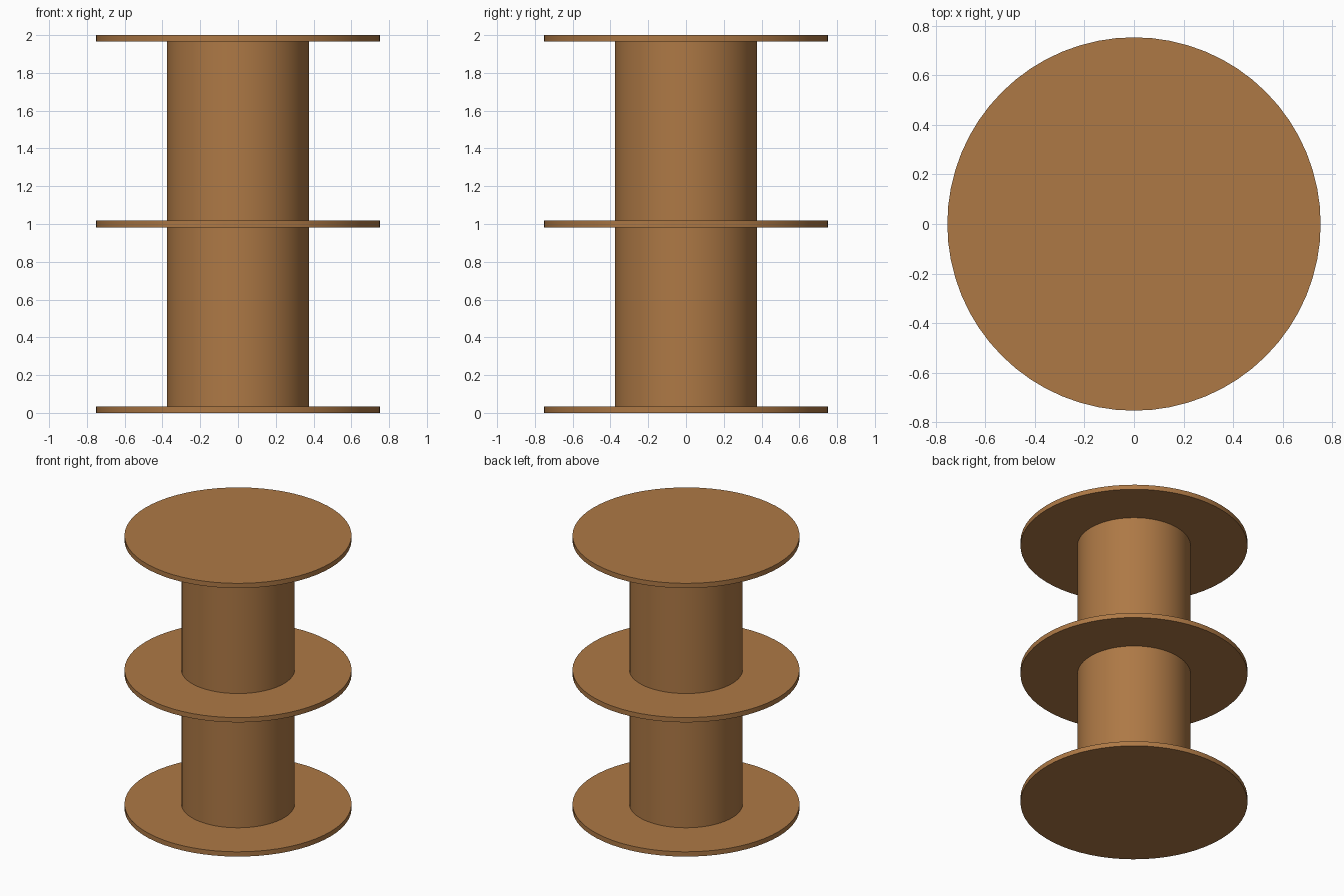
import bpy, math

if "Cube" in bpy.data.objects:
    bpy.data.objects.remove(bpy.data.objects["Cube"])

H, T = 2.0, 0.035        # overall height, flange thickness
R_FLANGE, R_CORE = 0.753, 0.376
SIDES = 64


def material(name, rgb):
    m = bpy.data.materials.new(name)
    m.diffuse_color = (*rgb, 1)
    m.use_nodes = True
    m.node_tree.nodes["Principled BSDF"].inputs["Base Color"].default_value = m.diffuse_color
    return m


def cylinder(name, radius, z0, z1, mat):
    bpy.ops.mesh.primitive_cylinder_add(vertices=SIDES, radius=radius, depth=z1 - z0,
                                        location=(0, 0, (z0 + z1) / 2))
    ob = bpy.context.object
    ob.name = name
    ob.data.materials.append(mat)
    bpy.ops.object.shade_smooth_by_angle(angle=math.radians(30))
    return ob


wood = material("wood", (0.42, 0.19, 0.06))

# Three round flanges: floor, middle and top
centres = {"bottom_flange": T / 2, "middle_flange": H / 2, "top_flange": H - T / 2}
for name, z in centres.items():
    cylinder(name, R_FLANGE, z - T / 2, z + T / 2, wood)

# Core drums between the flanges
cylinder("lower_core", R_CORE, T, H / 2 - T / 2, wood)
cylinder("upper_core", R_CORE, H / 2 + T / 2, H - T, wood)
